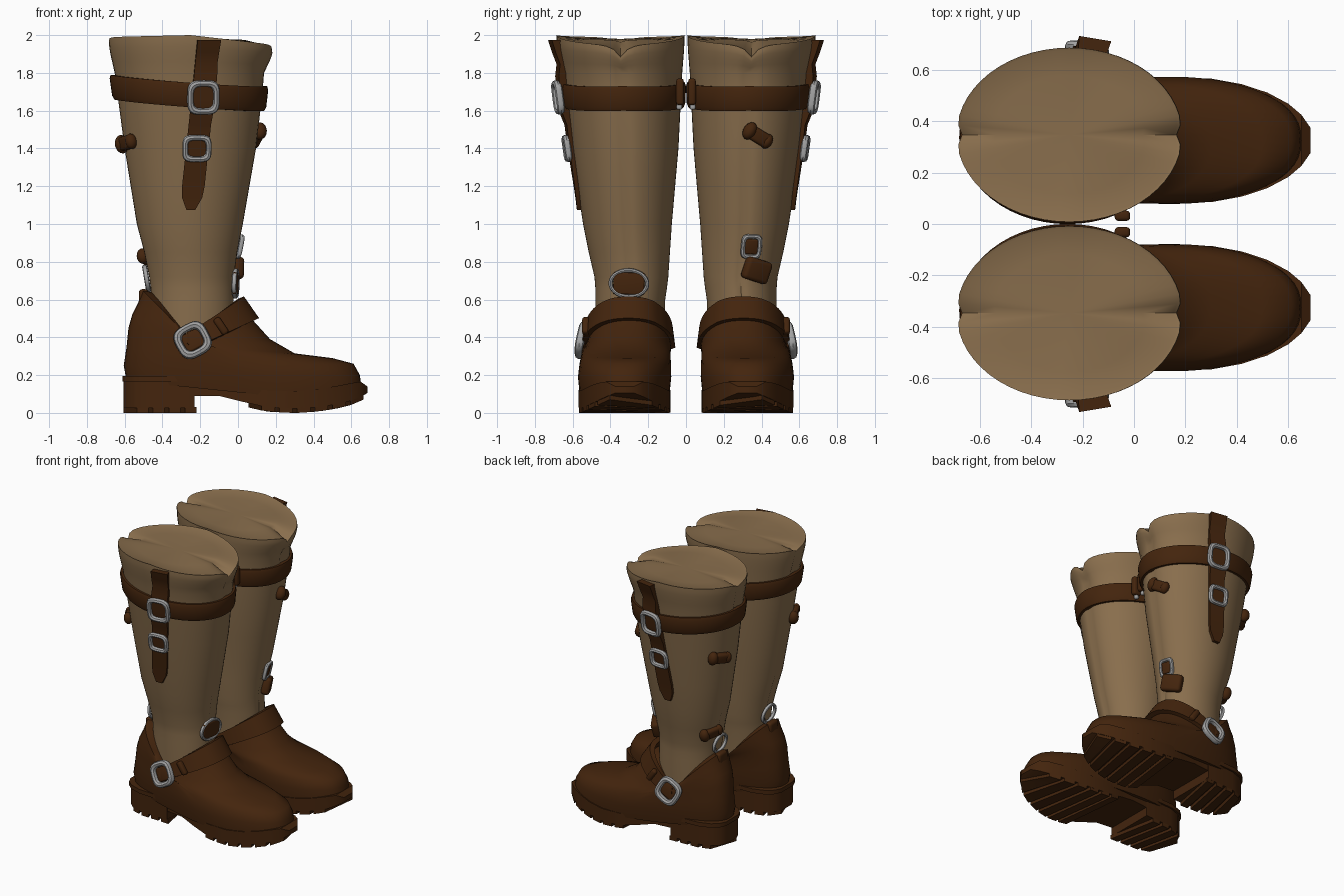
import bpy, bmesh, math
from math import sin, cos, pi, radians
from mathutils import Vector, Matrix

if "Cube" in bpy.data.objects:
    bpy.data.objects.remove(bpy.data.objects["Cube"])


def material(name, rgb):
    m = bpy.data.materials.new(name)
    m.diffuse_color = (*rgb, 1)
    m.use_nodes = True
    m.node_tree.nodes["Principled BSDF"].inputs["Base Color"].default_value = m.diffuse_color
    return m


TAN = material("tan_leather", (0.25, 0.156, 0.074))
BROWN = material("dark_brown_leather", (0.057, 0.018, 0.004))
METAL = material("grey_metal", (0.36, 0.36, 0.36))


def finish(name, bm, mat, angle=40):
    bmesh.ops.recalc_face_normals(bm, faces=bm.faces)
    me = bpy.data.meshes.new(name)
    bm.to_mesh(me)
    bm.free()
    me.materials.append(mat)
    ob = bpy.data.objects.new(name, me)
    bpy.context.collection.objects.link(ob)
    bpy.ops.object.select_all(action='DESELECT')
    ob.select_set(True)
    bpy.context.view_layer.objects.active = ob
    bpy.ops.object.shade_smooth_by_angle(angle=radians(angle))
    return ob


def loft(name, rings, mat, wrap=False, caps=True, angle=40):
    """Skin closed rings of points; wrap joins last ring to first."""
    bm = bmesh.new()
    vs = [[bm.verts.new(p) for p in r] for r in rings]
    n = len(rings[0])
    for k in range(len(vs) if wrap else len(vs) - 1):
        a, b = vs[k], vs[(k + 1) % len(vs)]
        for i in range(n):
            j = (i + 1) % n
            bm.faces.new((a[i], a[j], b[j], b[i]))
    if caps and not wrap:
        for r in (vs[0], vs[-1]):
            c = bm.verts.new(sum((v.co for v in r), Vector()) / n)
            for i in range(n):
                bm.faces.new((r[i], r[(i + 1) % n], c))
    return finish(name, bm, mat, angle)


def lerp_rows(rows, t):
    t = min(max(t, rows[0][0]), rows[-1][0])
    for a, b in zip(rows, rows[1:]):
        if t <= b[0]:
            f = (t - a[0]) / (b[0] - a[0])
            return [p + (q - p) * f for p, q in zip(a[1:], b[1:])]


# shaft: height, back x, front x, inner y, outer y
SHAFT = [(.3, -.46, -.02, .12, .47), (.6, -.46, -.02, .11, .48), (.7, -.47, -.02, .095, .48),
         (.85, -.50, 0, .085, .515), (1.0, -.54, .03, .075, .545), (1.4, -.605, .10, .04, .605),
         (1.7, -.645, .135, .025, .645), (1.8, -.66, .145, .02, .655), (1.9, -.68, .175, .012, .675),
         (1.96, -.69, .19, .008, .685), (2.0, -.69, .187, .008, .685)]
# sole: x, half width, bottom, top
SOLE = [(-.24, .18, .09, .19), (-.1, .195, .09, .165), (.02, .222, .06, .135), (.15, .243, .03, .12),
        (.3, .24, .022, .115), (.42, .218, .03, .125), (.52, .185, .045, .142), (.6, .142, .065, .158),
        (.65, .10, .085, .165), (.685, .05, .105, .14)]
HEEL = [(-.605, .06), (-.585, .105), (-.54, .145), (-.45, .175), (-.23, .185)]
# upper: mid x, back x, back z, front x, front z, half width, side z, centre y
UPPER = [(.18, -.59, .17, .655, .13, .237, .09, .325), (.15, -.605, .25, .645, .20, .247, .19, .325),
         (.07, -.59, .35, .612, .26, .243, .25, .322), (0, -.58, .45, .5, .29, .236, .30, .318),
         (-.1, -.56, .52, .3, .315, .232, .34, .312), (-.19, -.53, .58, .17, .39, .226, .36, .305),
         (-.24, -.505, .65, .025, .55, .217, .38, .30), (-.24, -.46, .64, -.03, .54, .18, .37, .30)]


def shaft_pt(s, z, a, off=0.0):
    xb, xf, yi, yo = lerp_rows(SHAFT, z)
    return Vector(((xb + xf) / 2 + ((xf - xb) / 2 + off) * cos(a),
                   s * ((yi + yo) / 2 + ((yo - yi) / 2 + off) * sin(a)), z))


def angle_at(x, z):
    xb, xf = lerp_rows(SHAFT, z)[:2]
    return math.acos((x - (xb + xf) / 2) / ((xf - xb) / 2))


def frame(s, z, a, off=0.0, tilt=0.0):
    """Matrix lying on the shaft: local x along, y up, z outward."""
    p = shaft_pt(s, z, a, off)
    v = (shaft_pt(s, z + .03, a) - shaft_pt(s, z - .03, a)).normalized()
    u = (shaft_pt(s, z, a + .02) - shaft_pt(s, z, a - .02)).normalized() * s
    n = u.cross(v).normalized()
    m = Matrix((v.cross(n), v, n)).transposed().to_4x4()
    return Matrix.Translation(p) @ m @ Matrix.Rotation(tilt, 4, 'Z')


def buckle(name, m, w, h, power=.55, r=.015):
    """Rounded rectangular or oval wire frame."""
    rings = []
    for i in range(28):
        t = 2 * pi * i / 28
        c, d = cos(t), sin(t)
        e = Vector((math.copysign(abs(c) ** power, c), math.copysign(abs(d) ** power, d), 0))
        rings.append([m @ Vector((e.x * (w / 2 + r * cos(q)), e.y * (h / 2 + r * cos(q)), r * 1.2 * sin(q)))
                      for q in (2 * pi * k / 8 for k in range(8))])
    loft(name, rings, METAL, wrap=True)


def pad(name, m, w, h, d, mat=BROWN):
    """Bevelled leather block."""
    bm = bmesh.new()
    bmesh.ops.create_cube(bm, size=1, matrix=Matrix.Diagonal((w, h, d, 1)))
    bmesh.ops.bevel(bm, geom=bm.edges[:], offset=min(w, h, d) * .35, segments=3, affect='EDGES', profile=.5)
    bm.transform(m)
    finish(name, bm, mat)


def toggle(name, m):
    """Short strap ending in flattened knobs."""
    pad(name + "_strap", m, .13, .075, .05)
    bm = bmesh.new()
    for x, r in ((-.055, .05), (.055, .042)):
        bmesh.ops.create_uvsphere(bm, u_segments=14, v_segments=8, radius=r,
                                  matrix=Matrix.Translation((x, 0, 0)) @ Matrix.Diagonal((.7, 1, .75, 1)))
    bm.transform(m)
    finish(name + "_knob", bm, BROWN)


def upper_pt(s, row, a):
    xm, xb, zb, xf, zf, w, zs, yc = row
    c, d = cos(a), sin(a)
    x = xm + ((xf - xm) * c if c > 0 else (xm - xb) * c)
    k = abs(d) ** (.85 if c > 0 else .82)
    z = zs + ((zf if c > 0 else zb) - zs) * abs(c)
    return Vector((x, s * (yc + w * math.copysign(k, d)), z))


def boot(s, side):
    N = 56
    angs = [2 * pi * i / N for i in range(N)]

    # shaft with seams, flared lip and notched rim
    rings = []
    for z in (.3, .6, .66, .72, .85, 1.0, 1.2, 1.4, 1.6, 1.7, 1.8, 1.86, 1.9, 1.94, 1.97, 2.0):
        ring = []
        for a in angs:
            seam = math.exp(-(sin(a) / .09) ** 2)
            p = shaft_pt(s, z, a, -seam * (.012 if z < 1.8 else .022))
            if z > 1.8:
                dip = (.05 if cos(a) > 0 else .01) * abs(cos(a)) + \
                      (.065 if cos(a) > 0 else .04) * math.exp(-abs(sin(a)) / .12)
                p.z = 1.8 + (z - 1.8) * (.2 - dip) / .2
            ring.append(p)
        rings.append(ring)
    # closed, almost flat top inside the rim
    mid = Vector((-.25, s * .347, 1.985))
    rings.append([p.lerp(mid, .03) - Vector((0, 0, .004)) for p in rings[-1]])
    inner = []
    for p in rings[-1]:
        q = p.lerp(mid, .3)
        q.z = p.z + (1.982 - p.z) * .8
        inner.append(q)
    rings.append(inner)
    loft(side + "_shaft", rings, TAN)

    # foot upper with V-shaped collar
    loft(side + "_foot_upper", [[upper_pt(s, r, a) for a in angs] for r in UPPER], BROWN, angle=50)

    # sole, heel and slanted tread
    yc = .325

    def slab(x, hw, zb, zt):
        return [Vector((x, s * (yc + y), z)) for y, z in ((-hw, zb), (hw, zb), (hw, zt), (-hw, zt))]
    loft(side + "_sole", [slab(*r) for r in SOLE], BROWN)
    loft(side + "_heel", [slab(x, w, .025, .195) for x, w in HEEL], BROWN)
    loft(side + "_heel_welt", [slab(x - .006, w + .012, .165, .195) for x, w in HEEL], BROWN)

    def lug(name, x, width, heel):
        ends = []
        for sg in (-1, 1):
            for dx in (0, width):
                xx = x + dx + sg * .035
                hw = lerp_rows(HEEL, xx)[0] if heel else lerp_rows(SOLE, xx)[0]
                zb = .03 if heel else lerp_rows(SOLE, xx)[1] + .01
                ends.append(Vector((xx, s * (yc + sg * hw), zb)))
        a, b, c, d = ends
        top = [a, b, d, c]
        ring = [Vector((p.x, p.y, max(0, p.z - .033))) for p in top]
        loft(name, [top, ring], BROWN)
    for i in range(6):
        lug(f"{side}_sole_lug_{i}", .09 + i * .094, .07, False)
    for i in range(4):
        lug(f"{side}_heel_lug_{i}", -.57 + i * .085, .06, True)

    # strap over the instep
    lo = (-.24, -.5, .6, .095, .495, .236, .335, .305)
    hi = (-.24, -.5, .6, .015, .61, .22, .43, .302)
    strap = []
    for i in range(33):
        a = radians(-88 + 184 * i / 32)
        p, q = upper_pt(s, lo, a), upper_pt(s, hi, a)
        out = Vector((cos(a), s * sin(a), .4)).normalized() * (.014 if a < -.6 else .018)
        strap.append([p - out, p + out, q + out, q - out])
    loft(side + "_instep_strap", strap, BROWN)
    fm = Matrix(((-s, 0, 0), (0, 0, s), (0, 1, 0))).to_4x4()
    ankle = Matrix.Translation((-.24, s * .552, .385)) @ fm @ Matrix.Rotation(-s * .5, 4, 'Z') \
        @ Matrix.Rotation(-.2, 4, 'X')
    buckle(side + "_ankle_buckle", ankle, .145, .145, .65, .02)
    pad(side + "_ankle_strap_end", ankle @ Matrix.Translation((0, 0, -.015)), .11, .1, .03)
    pad(side + "_ankle_strap_keeper", Matrix.Translation((-.09, s * .53, .46)) @ fm
        @ Matrix.Rotation(-s * .6, 4, 'Z'), .04, .10, .04)

    # belt round the top of the shaft
    belt = []
    for a in angs:
        zc = 1.695 - .03 * cos(a) - .012 * abs(sin(a))
        belt.append([shaft_pt(s, zc + dz, a, o) for dz, o in
                     ((-.065, -.01), (-.065, .016), (-.045, .024), (.045, .024), (.065, .016), (.065, -.01))])
    loft(side + "_top_belt", belt, BROWN, wrap=True)
    pad(side + "_belt_keeper", Matrix.Translation((-.045, s * .032, 1.70)), .06, .04, .14)
    pad(side + "_belt_clip", Matrix.Translation((-.05, s * .035, 1.62)), .03, .03, .03, METAL)

    # long vertical strap on the outer side, pointed at the bottom
    strap = []
    for i in range(15):
        z = 1.075 + .9 * i / 14
        xc = -.25 + .09 * i / 14
        hw = (.022, .05)[i] if i < 2 else .056
        o = .022 + (.018 if 1.58 < z < 1.8 else 0) + max(0, z - 1.85) * .2
        a, b = angle_at(xc - hw, z), angle_at(xc + hw, z)
        strap.append([shaft_pt(s, z, a, -.01), shaft_pt(s, z, a, o),
                      shaft_pt(s, z, b, o), shaft_pt(s, z, b, -.01)])
    loft(side + "_side_strap", strap, BROWN)
    buckle(side + "_upper_buckle", frame(s, 1.67, angle_at(-.19, 1.67), .042), .14, .15, .55, .017)
    buckle(side + "_middle_buckle", frame(s, 1.4, angle_at(-.22, 1.4), .027), .125, .115, .5, .015)

    # ring, tab and toggle at the back
    buckle(side + "_back_ring", frame(s, .71, pi, .012), .14, .13, 1, .011)
    pad(side + "_back_ring_tab", Matrix.Translation((-.5, s * .3, .61)), .05, .10, .09)
    toggle(side + "_back_toggle", frame(s, 1.43, pi - .4, .01, -.15 * s))


boot(-1, "right")
boot(1, "left")

# front fittings differ between the two boots
m = frame(-1, .685, .07, .008)
buckle("right_front_ring", m, .195, .14, 1, .011)
pad("right_front_ring_patch", m, .165, .115, .02)
buckle("left_front_buckle", frame(1, .88, .2, .002), .09, .11, .5, .012)
pad("left_front_buckle_patch", frame(1, .88, .2, 0), .07, .08, .02)
pad("left_front_strap_stub", frame(1, .755, .4, .01, -.2), .15, .12, .06)
toggle("left_front_toggle", frame(1, 1.465, .2, 0, -.5))
toggle("left_back_low_toggle", frame(1, .82, pi - .4, .005, .15))
